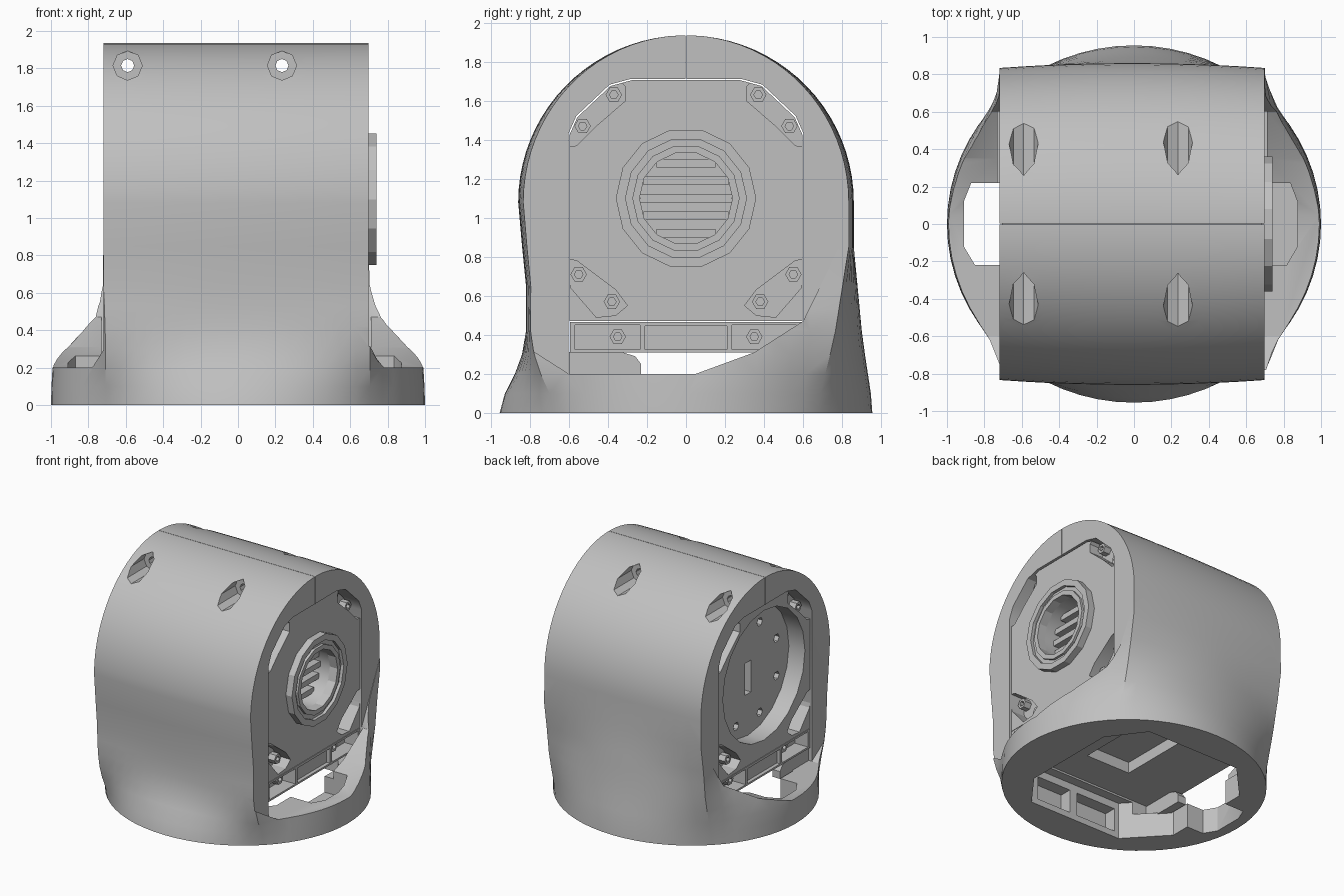
import bpy, bmesh
from math import cos, sin, pi, sqrt, radians

old = bpy.data.objects.get("Cube")
if old:
    bpy.data.objects.remove(old, do_unlink=True)

grey = bpy.data.materials.new("light grey")
grey.use_nodes = True
grey.diffuse_color = (0.53, 0.53, 0.53, 1)
grey.node_tree.nodes["Principled BSDF"].inputs["Base Color"].default_value = grey.diffuse_color


def finish(name, bm):
    bmesh.ops.recalc_face_normals(bm, faces=bm.faces[:])
    mesh = bpy.data.meshes.new(name)
    bm.to_mesh(mesh)
    bm.free()
    mesh.materials.append(grey)
    obj = bpy.data.objects.new(name, mesh)
    bpy.context.collection.objects.link(obj)
    return obj


def loft(name, rings):
    bm = bmesh.new()
    rows = [[bm.verts.new(p) for p in ring] for ring in rings]
    n = len(rows[0])
    for a, b in zip(rows, rows[1:]):
        for i in range(n):
            j = (i + 1) % n
            bm.faces.new((a[i], a[j], b[j], b[i]))
    bm.faces.new(rows[0][::-1])
    bm.faces.new(rows[-1])
    return finish(name, bm)


def prism(name, yz, x0, x1):
    return loft(name, [[(x, y, z) for y, z in yz] for x in (x0, x1)])


def box(name, x0, x1, y0, y1, z0, z1):
    return prism(name, [(y0, z0), (y1, z0), (y1, z1), (y0, z1)], x0, x1)


def disc(name, x0, x1, y, z, r, sides=14):
    ring = [(y + r * cos(2 * pi * i / sides), z + r * sin(2 * pi * i / sides)) for i in range(sides)]
    return prism(name, ring, x0, x1)


def bore(x, z, r, y0, y1):
    ring = [(x + r * cos(pi * i / 4), z + r * sin(pi * i / 4)) for i in range(8)]
    return loft("cutter", [[(a, y, b) for a, b in ring] for y in (y0, y1)])


def cut(obj, *cutters):
    for c in cutters:
        c.hide_render = True
        mod = obj.modifiers.new("cut", "BOOLEAN")
        mod.operation, mod.solver, mod.object = "DIFFERENCE", "EXACT", c
        bpy.context.view_layer.objects.active = obj
        bpy.ops.object.modifier_apply(modifier=mod.name)
        bpy.data.objects.remove(c, do_unlink=True)


def smooth(obj, angle=28):
    bpy.ops.object.select_all(action="DESELECT")
    obj.select_set(True)
    bpy.context.view_layer.objects.active = obj
    bpy.ops.object.shade_smooth_by_angle(angle=radians(angle))


# Housing: round foot blending into a box that closes as an arch
ARCH_Z, ARCH_R, SIDES = 1.08, 0.86, 64
LEFT, RIGHT = 0.70, -0.72


def section(z, ends=1, front=1, back=1, half_front=0.82, half_back=0.86):
    ring = []
    for i in range(SIDES):
        t = 2 * pi * i / SIDES
        c, s = cos(t), sin(t)
        m = max(abs(c), abs(s))
        w, half = (back, half_back) if s > 0 else (front, half_front)
        w = ends + (w - ends) * abs(s / m) ** 4
        barrel = 1 - 0.03 * (c / m) ** 2
        x = c + ends * (-0.01 + 0.71 * c / m - c)
        y = 0.955 * s + w * (half * barrel * s / m - 0.955 * s)
        ring.append((x, y, z))
    return ring


rings = [section(*row) for row in
         ((0, 0, 0, 0), (0.1, 0.01, 0.2, 0.08), (0.2, 0.03, 0.58, 0.24), (0.3, 0.09, 0.85, 0.4),
          (0.42, 0.26, 1, 0.57), (0.53, 0.6, 1, 0.68), (0.65, 0.96, 1, 0.8))]
rings.append(section(0.85, half_front=0.84))
for k in range(21):
    a = radians(88) * k / 20
    r = ARCH_R * cos(a)
    rings.append(section(ARCH_Z + (ARCH_R - 0.005) * sin(a), half_front=r, half_back=r))
housing = loft("housing", rings)

# Clear the flare around both open ends, leaving a low ledge
ledge = [(-1.2, 0.36), (-0.82, 0.34), (-0.6, 0.2), (0.05, 0.2), (0.35, 0.31), (0.6, 0.47),
         (0.86, 1.0), (0.9, 2.1), (-1.2, 2.1)]
cut(housing, prism("cutter", ledge, LEFT - 0.002, 1.2), prism("cutter", ledge, -1.2, RIGHT + 0.002))


def case_outline(half, bottom, top):
    side = [(half, bottom), (half, top - 0.28), (half - 0.04, top - 0.19),
            (half - 0.21, top - 0.03), (half - 0.32, top)]
    return side + [(-y, z) for y, z in reversed(side)]


# Motor channel, hollow foot, cable notches and clamp slit
cavity = [(0.63, 0.4), (0.42, 0.68), (-0.42, 0.68), (-0.7, 0.38),
          (-0.7, -0.38), (-0.42, -0.68), (0.42, -0.68), (0.63, -0.4)]
notch = [(-0.6, -0.22), (-0.85, -0.22), (-0.91, -0.12), (-0.91, 0.12), (-0.87, 0.22), (-0.6, 0.22)]
cut(housing,
    prism("cutter", case_outline(0.602, 0.2, 1.712), RIGHT - 0.01, LEFT + 0.01),
    loft("cutter", [[(x, y, z) for x, y in cavity] for z in (-0.1, 0.3)]),
    loft("cutter", [[(x, y, z) for x, y in notch] for z in (-0.1, 0.4)]),
    loft("cutter", [[(-x * 0.96, y, z) for x, y in notch] for z in (0.07, 0.4)]),
    box("cutter", -0.38, -0.02, -0.78, -0.6, 0.05, 0.24),
    box("cutter", 0.05, 0.36, -0.78, -0.6, 0.05, 0.24),
    box("cutter", -0.9, 0.9, -0.0015, 0.0015, 1.65, 2.1))

# Clamp bolt holes with counterbores on both slopes
for x in (-0.59, 0.235):
    cut(housing, bore(x, 1.815, 0.035, -1, 1), bore(x, 1.815, 0.078, -1, -0.26),
        bore(x, 1.815, 0.078, 0.26, 1))
smooth(housing)

# Motor case with corner pockets at both ends
CASE_L, CASE_R, AXIS = 0.685, -0.705, 1.1
case = prism("motor_case", case_outline(0.597, 0.47, 1.705), CASE_R, CASE_L)
upper = [(0.62, 1.36), (0.56, 1.37), (0.46, 1.47), (0.31, 1.6), (0.31, 1.67), (0.36, 1.73), (0.62, 1.73)]
lower = [(0.62, 0.79), (0.56, 0.78), (0.36, 0.63), (0.3, 0.55), (0.36, 0.5), (0.46, 0.49), (0.59, 0.64)]
ends = ((CASE_L - 0.12, 0.8), (-0.8, CASE_R + 0.12))
for x0, x1 in ends:
    for side in (-1, 1):
        for pocket in (upper, lower):
            cut(case, prism("cutter", [(side * y, z) for y, z in pocket], x0, x1))

# Output recess with bolt circle, and the bore on the opposite end
cut(case, disc("cutter", -0.8, -0.56, 0, AXIS + 0.03, 0.53, 20),
    disc("cutter", 0.5, 0.8, 0, AXIS, 0.24))
for i in range(8):
    a = pi * (i + 0.5) / 4
    cut(case, disc("cutter", -0.8, -0.5, 0.4 * cos(a), AXIS + 0.4 * sin(a), 0.035, 6))
cut(case, box("cutter", -0.8, -0.48, -0.04, 0.04, AXIS - 0.16, AXIS + 0.1))
smooth(case)

# Raised bearing boss with an inner step
boss = disc("bearing_boss", CASE_L - 0.01, 0.74, 0, AXIS, 0.36)
cut(boss, disc("cutter", 0.715, 0.8, 0, AXIS, 0.31), disc("cutter", 0.6, 0.8, 0, AXIS, 0.24))
inner = disc("bearing_ring", CASE_L - 0.02, 0.735, 0, AXIS, 0.275)
cut(inner, disc("cutter", 0.6, 0.8, 0, AXIS, 0.238))

# Horizontal fins inside the bore
for k in range(-2, 3):
    z = AXIS + 0.09 * k
    w = sqrt(0.235 ** 2 - (z - AXIS) ** 2)
    box("bore_fin", 0.49, 0.58, -w, w, z - 0.022, z + 0.022)

# Lower cover with recessed corners and a pocket underneath
cover = box("lower_cover", CASE_R, CASE_L, -0.595, 0.595, 0.31, 0.466)
for x0, x1 in ends:
    for side in (-1, 1):
        y0, y1 = sorted((side * 0.235, side * 0.57))
        cut(cover, box("cutter", x0, x1, y0, y1, 0.325, 0.45))
    cut(cover, box("cutter", x0 + 0.09 * (x0 > 0), x1 - 0.09 * (x0 < 0), -0.21, 0.21, 0.325, 0.445))
cut(cover, box("cutter", -0.2, 0.2, -0.3, 0.3, 0.2, 0.4))

# Screws in every pocket, and a cable tab under the cover
screws = ((0.37, 1.63), (0.53, 1.47), (0.55, 0.71), (0.38, 0.57), (0.35, 0.39))
for end, inward in ((CASE_L, -1), (CASE_R, 1)):
    for side in (-1, 1):
        for y, z in screws:
            x0, x1 = sorted((end + inward * 0.13, end + inward * 0.06))
            head = disc("screw_head", x0, x1, side * y, z, 0.042, 6)
            a, b = sorted((end + inward * 0.09, end - inward * 0.1))
            cut(head, disc("cutter", a, b, side * y, z, 0.022, 6))
tab = [(-0.6, 0.19), (-0.23, 0.19), (-0.23, 0.25), (-0.26, 0.29), (-0.33, 0.312), (-0.6, 0.312)]
prism("cable_tab", tab, -0.69, -0.62)
